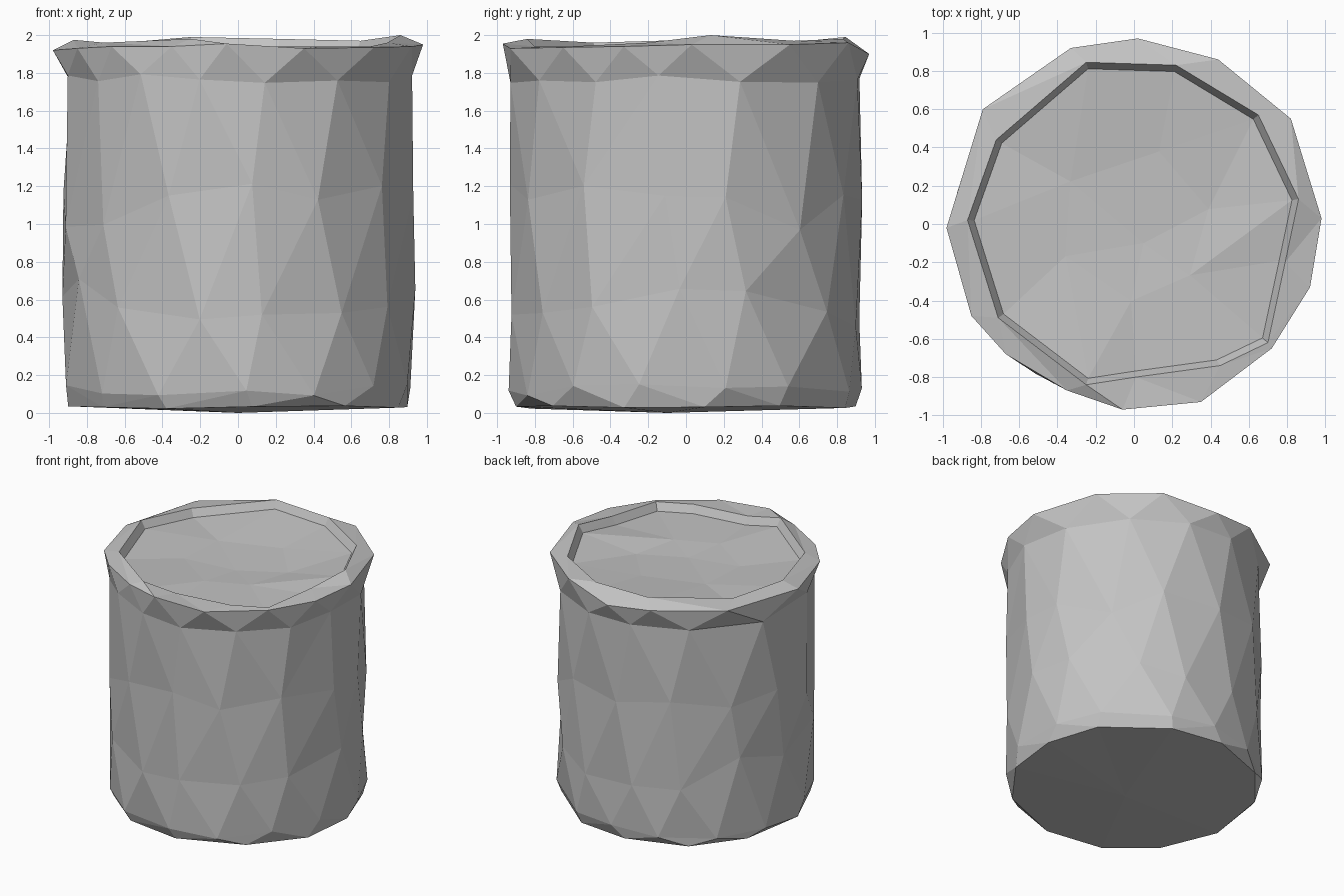
import bpy, bmesh, math, random
from mathutils import Vector

random.seed(7)
default = bpy.data.objects.get("Cube")
if default:
    bpy.data.objects.remove(default, do_unlink=True)


def make_material(name, colour):
    material = bpy.data.materials.new(name)
    material.use_nodes = True
    material.diffuse_color = colour
    material.node_tree.nodes["Principled BSDF"].inputs["Base Color"].default_value = colour
    return material


def angle(vert):
    return math.atan2(vert.co.y, vert.co.x) % math.tau


def add_ring(mesh, points):
    """Create a loop of vertices sorted around the vertical axis."""
    return sorted((mesh.verts.new(p) for p in points), key=angle)


def hewn_ring(mesh, radius, height, count, turn, wobble, rise):
    """Create a slightly uneven ring, like a hand-hewn stone."""
    points = []
    for i in range(count):
        a = (i + turn + random.uniform(-wobble, wobble)) * math.tau / count
        r = radius + random.uniform(-0.005, 0.005)
        points.append((r * math.cos(a), r * math.sin(a), height + random.uniform(-rise, rise)))
    return add_ring(mesh, points)


def stitch(mesh, lower, upper):
    """Join two rings of any count with triangles, walking both by angle."""
    def unrolled(ring, i):
        return angle(ring[i % len(ring)]) + math.tau * (i // len(ring))

    i = j = 0
    while i < len(lower) or j < len(upper):
        a, b = lower[i % len(lower)], upper[j % len(upper)]
        step_low = j >= len(upper) or (
            i < len(lower) and unrolled(lower, i + 1) <= unrolled(upper, j + 1))
        if step_low:
            i += 1
            mesh.faces.new((a, lower[i % len(lower)], b))
        else:
            j += 1
            mesh.faces.new((a, upper[j % len(upper)], b))


def fan(mesh, ring, centre):
    hub = mesh.verts.new(centre)
    for a, b in zip(ring, ring[1:] + ring[:1]):
        mesh.faces.new((a, b, hub))


def finish(mesh, name, material):
    bmesh.ops.recalc_face_normals(mesh, faces=mesh.faces)
    data = bpy.data.meshes.new(name)
    mesh.to_mesh(data)
    mesh.free()
    data.materials.append(material)
    obj = bpy.data.objects.new(name, data)
    bpy.context.collection.objects.link(obj)


stone = make_material("grey stone", (0.55, 0.55, 0.55, 1))

# Flared lip: outer and inner edges
outer_lip = [
    (0.98, 0.03, 1.95), (0.82, 0.55, 1.95), (0.44, 0.86, 1.96), (0.02, 0.97, 1.9),
    (-0.33, 0.92, 1.93), (-0.79, 0.6, 1.93), (-0.98, -0.02, 1.92), (-0.85, -0.48, 1.93),
    (-0.67, -0.68, 1.94), (-0.35, -0.87, 1.94), (-0.06, -0.97, 1.955), (0.35, -0.93, 1.93),
    (0.72, -0.65, 1.935), (0.92, -0.33, 1.94)]
inner_lip = [
    (0.86, 0.13, 2), (0.65, 0.57, 1.97), (0.22, 0.83, 1.98), (-0.25, 0.845, 1.99),
    (-0.72, 0.44, 1.95), (-0.87, 0.02, 1.975), (-0.71, -0.49, 1.96), (-0.25, -0.84, 1.98),
    (0.01, -0.8, 1.94), (0.45, -0.74, 1.94), (0.7, -0.62, 1.94), (0.79, -0.2, 1.96)]

pot = bmesh.new()
lip = add_ring(pot, outer_lip)
mouth = add_ring(pot, inner_lip)

# Neck sits halfway between the lip corners, giving the zigzag collar
neck_points = []
for a, b in zip(lip, lip[1:] + lip[:1]):
    middle = (a.co + b.co) / 2
    side = Vector((middle.x, middle.y, 0)).normalized() * random.uniform(0.93, 0.94)
    neck_points.append((side.x, side.y, 1.78 + random.uniform(-0.035, 0.015)))
neck = add_ring(pot, neck_points)

# Faceted wall, chipped foot and underside
shoulder = hewn_ring(pot, 0.935, 1.1, 14, 0.6, 0.15, 0.15)
waist = hewn_ring(pot, 0.935, 0.6, 14, 0.9, 0.15, 0.15)
heel = hewn_ring(pot, 0.935, 0.12, 14, 0.5, 0.15, 0.035)
foot = hewn_ring(pot, 0.905, 0.03, 12, 0.2, 0.1, 0.008)
wall = (foot, heel, waist, shoulder, neck, lip, mouth)
for low, high in zip(wall, wall[1:]):
    stitch(pot, low, high)
fan(pot, foot, (0, -0.1, 0))

# Barely sunken top inside the lip
floor = add_ring(pot, [(v.co.x * 0.96, v.co.y * 0.96, v.co.z - 0.06) for v in mouth])
basin = hewn_ring(pot, 0.4, 1.875, 6, 0.3, 0.2, 0.008)
stitch(pot, mouth, floor)
stitch(pot, floor, basin)
fan(pot, basin, (0.05, -0.1, 1.865))

finish(pot, "stone_pot", stone)
